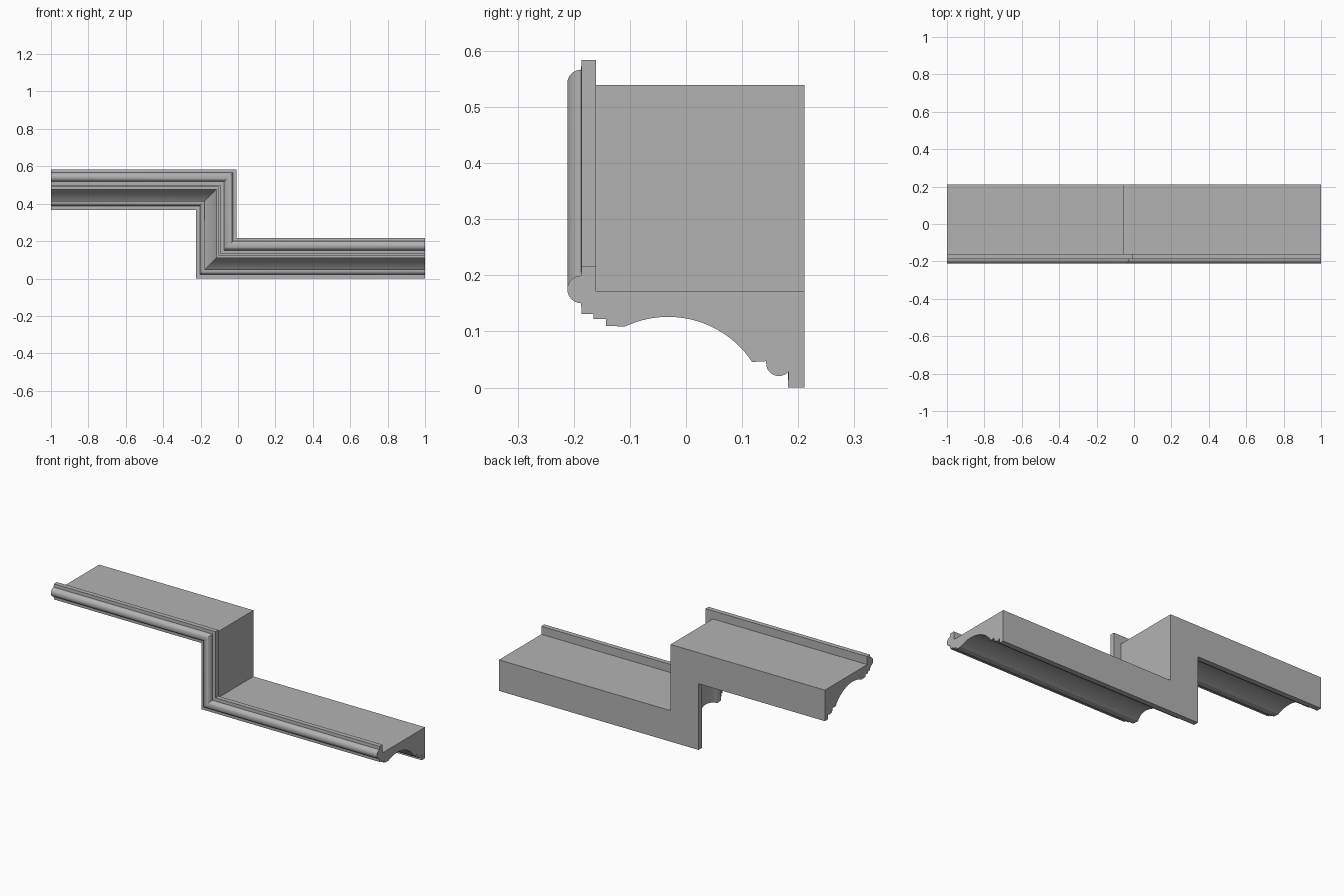
import bpy, bmesh
from math import radians, cos, sin

cube = bpy.data.objects.get("Cube")
if cube:
    bpy.data.objects.remove(cube, do_unlink=True)

LOWER_Z, UPPER_Z, RISER_X = 0.0, 0.367, -0.225


def arc(cy, ch, radius, start, end, steps):
    """Points on a circle in the profile plane, angles in degrees."""
    angles = [radians(start + (end - start) * i / steps) for i in range(steps + 1)]
    return [(cy + radius * cos(a), ch + radius * sin(a)) for a in angles]


# Moulding cross-section as (depth, height)
profile = [(0.211, 0), (0.211, 0.172), (-0.16, 0.172), (-0.16, 0.217), (-0.186, 0.217)]
profile += arc(-0.187, 0.175, 0.0245, 90, 270, 16)            # front bead
profile += [(-0.186, 0.131), (-0.165, 0.131), (-0.165, 0.122),
            (-0.143, 0.122), (-0.143, 0.11)]                  # small steps
profile += arc(-0.032, -0.054, 0.18, 115.3, 33.6, 24)         # cove
profile += [(0.143, 0.047)]
profile += arc(0.1655, 0.043, 0.0225, 180, 319, 12)           # back bead
profile += [(0.182, 0)]

# Sweep along the stepped path, with mitred corners
bm = bmesh.new()
stations = [
    lambda h: (-1, UPPER_Z + h),
    lambda h: (RISER_X + h, UPPER_Z + h),
    lambda h: (RISER_X + h, LOWER_Z + h),
    lambda h: (1, LOWER_Z + h),
]
rings = []
for place in stations:
    ring = []
    for y, h in profile:
        x, z = place(h)
        ring.append(bm.verts.new((x, y, z)))
    rings.append(ring)

count = len(profile)
for a, b in zip(rings, rings[1:]):
    for i in range(count):
        j = (i + 1) % count
        bm.faces.new((a[i], a[j], b[j], b[i]))
bm.faces.new(rings[0])
bm.faces.new(rings[-1])
bmesh.ops.recalc_face_normals(bm, faces=bm.faces[:])

mesh = bpy.data.meshes.new("stepped_moulding")
bm.to_mesh(mesh)
bm.free()
moulding = bpy.data.objects.new("stepped_moulding", mesh)
bpy.context.collection.objects.link(moulding)

# Plain grey finish
grey = bpy.data.materials.new("plain grey")
grey.use_nodes = True
color = (0.45, 0.45, 0.45, 1)
grey.diffuse_color = color
grey.node_tree.nodes["Principled BSDF"].inputs["Base Color"].default_value = color
mesh.materials.append(grey)

# Smooth beads and cove, crisp steps
bpy.ops.object.select_all(action="DESELECT")
moulding.select_set(True)
bpy.context.view_layer.objects.active = moulding
bpy.ops.object.shade_smooth_by_angle(angle=radians(25))
